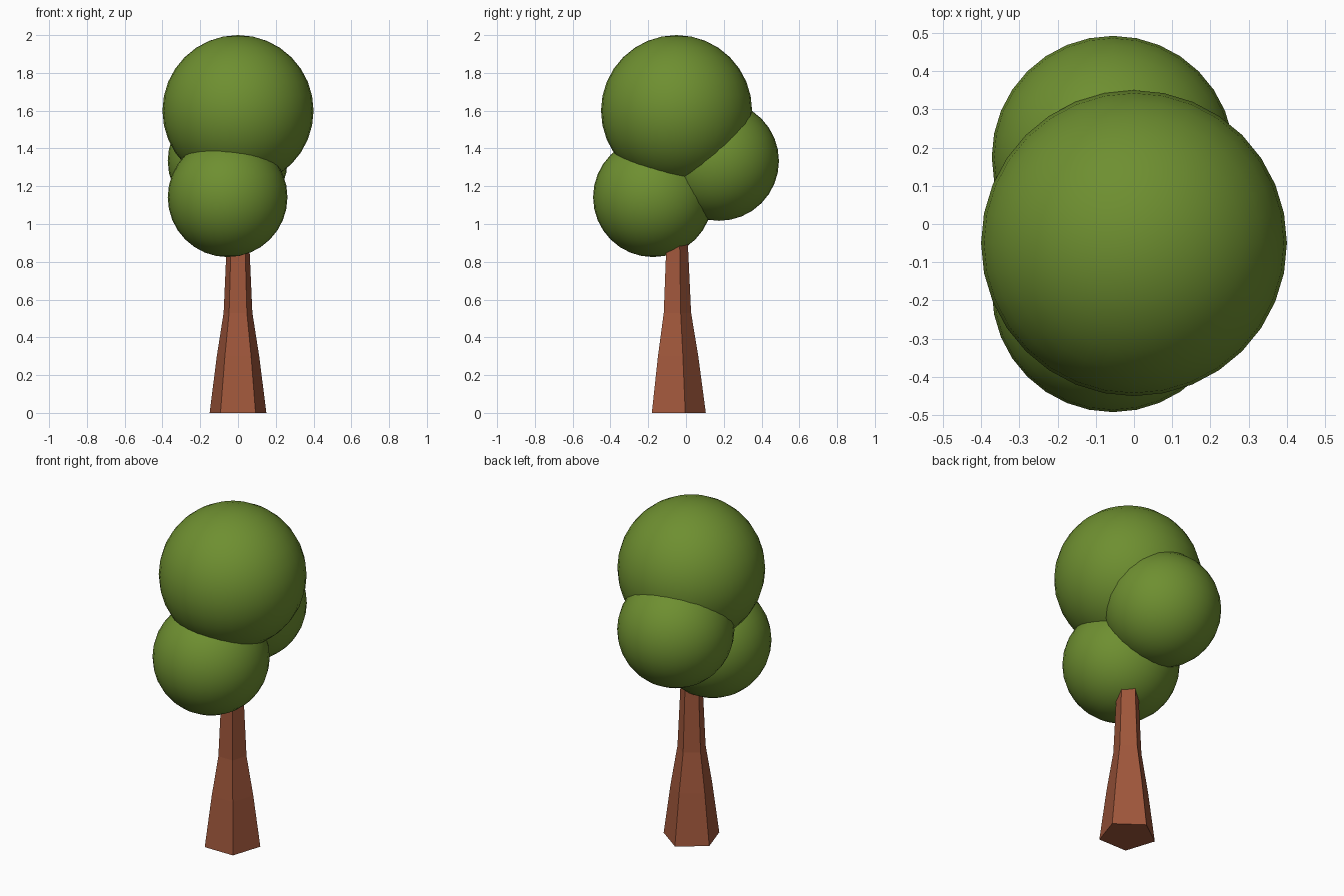
import bpy, bmesh, math

if "Cube" in bpy.data.objects:
    bpy.data.objects.remove(bpy.data.objects["Cube"])


def material(name, rgb):
    m = bpy.data.materials.new(name)
    m.diffuse_color = (*rgb, 1)
    m.use_nodes = True
    m.node_tree.nodes["Principled BSDF"].inputs["Base Color"].default_value = m.diffuse_color
    return m


leaf = material("leaf green", (0.156, 0.275, 0.030))
bark = material("bark brown", (0.35, 0.095, 0.044))


# Round leaf clumps
def clump(name, centre, radius):
    bpy.ops.mesh.primitive_uv_sphere_add(segments=32, ring_count=16, radius=radius, location=centre)
    ob = bpy.context.object
    ob.name = name
    ob.data.materials.append(leaf)
    bpy.ops.object.shade_smooth()


clump("crown_top", (0, -0.05, 1.6), 0.4)
clump("crown_front", (-0.055, -0.175, 1.142), 0.317)
clump("crown_back", (-0.055, 0.175, 1.334), 0.317)

# Five-sided flared trunk, flat face to the front, running into the crown
profile = [(0, 0.158), (0.30, 0.118), (0.53, 0.080), (0.85, 0.065), (1.05, 0.058)]
bm = bmesh.new()
rings = []
for z, r in profile:
    angles = [math.radians(90 + 72 * i) for i in range(5)]
    rings.append([bm.verts.new((r * math.cos(a), -0.053 + r * math.sin(a), z)) for a in angles])
for low, high in zip(rings, rings[1:]):
    for i in range(5):
        j = (i + 1) % 5
        bm.faces.new((low[i], low[j], high[j], high[i]))
bm.faces.new(rings[0][::-1])
bm.faces.new(rings[-1])
bmesh.ops.recalc_face_normals(bm, faces=bm.faces)
mesh = bpy.data.meshes.new("trunk")
bm.to_mesh(mesh)
bm.free()
mesh.materials.append(bark)
trunk = bpy.data.objects.new("trunk", mesh)
bpy.context.collection.objects.link(trunk)
